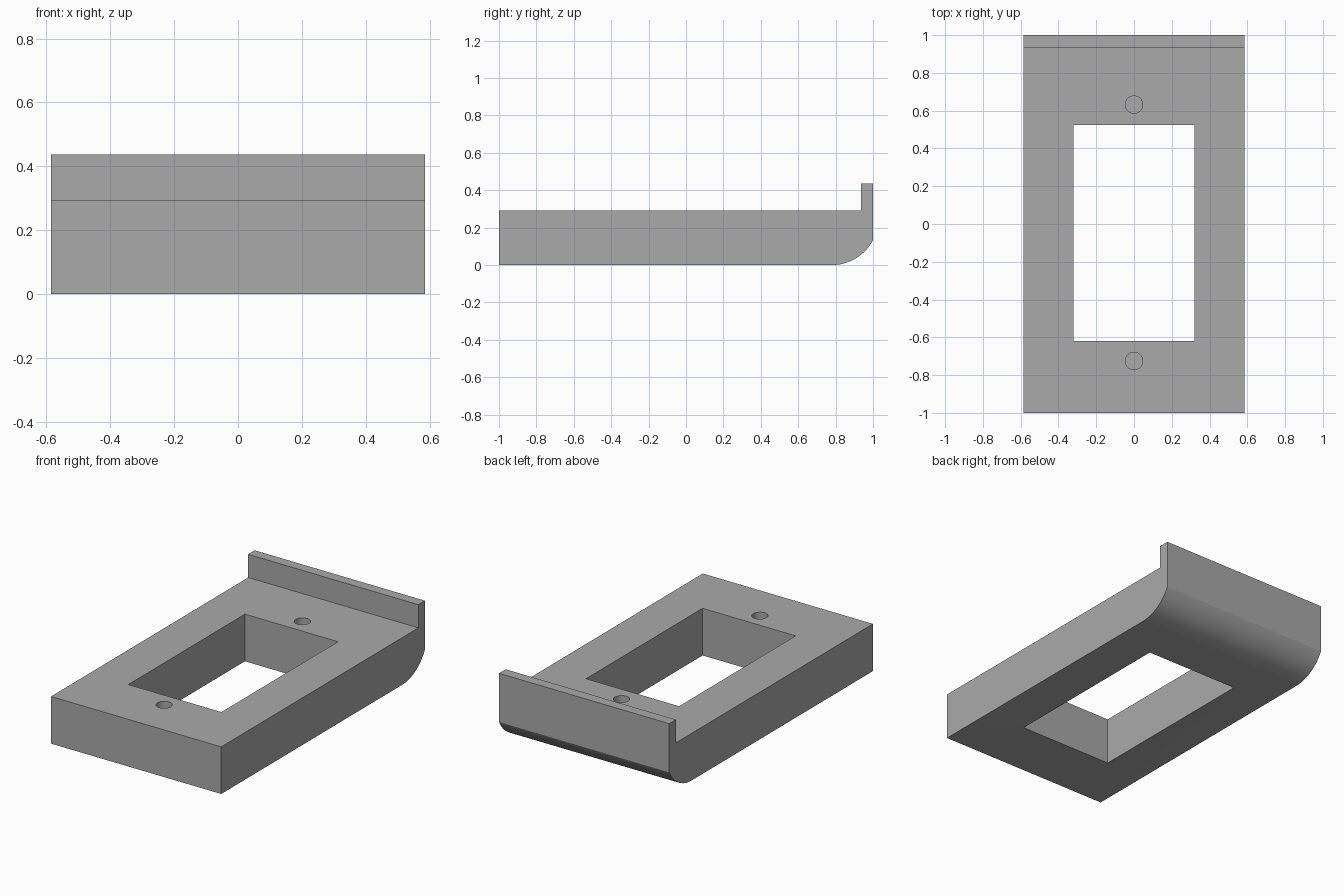
import bpy
import bmesh
import math

HALF_WIDTH = 0.585
TOP = 0.293

cube = bpy.data.objects.get("Cube")
if cube:
    bpy.data.objects.remove(cube, do_unlink=True)

grey = bpy.data.materials.new("plain grey")
grey.use_nodes = True
colour = (0.4, 0.4, 0.4, 1)
grey.diffuse_color = colour
grey.node_tree.nodes["Principled BSDF"].inputs["Base Color"].default_value = colour


def extruded(name, outline, vector):
    """Solid made by sweeping a flat outline along a vector."""
    bm = bmesh.new()
    face = bm.faces.new([bm.verts.new(p) for p in outline])
    swept = bmesh.ops.extrude_face_region(bm, geom=[face], use_keep_orig=True)
    moved = [g for g in swept["geom"] if isinstance(g, bmesh.types.BMVert)]
    bmesh.ops.translate(bm, verts=moved, vec=vector)
    bmesh.ops.recalc_face_normals(bm, faces=bm.faces)
    mesh = bpy.data.meshes.new(name)
    bm.to_mesh(mesh)
    bm.free()
    mesh.materials.append(grey)
    obj = bpy.data.objects.new(name, mesh)
    bpy.context.collection.objects.link(obj)
    return obj


# Base plate with raised back lip and rounded lower back edge
start_y, end_z = 0.78, 0.134
run = 1 - start_y
radius = (run ** 2 + end_z ** 2) / (2 * end_z)
sweep = math.asin(run / radius)
steps = 16
arc = [(start_y + radius * math.sin(sweep * i / steps),
        radius - radius * math.cos(sweep * i / steps)) for i in range(steps + 1)]
profile = [(-1, TOP), (-1, 0)] + arc + [(1, 0.437), (0.935, 0.437), (0.935, TOP)]
plate = extruded("base_plate", [(-HALF_WIDTH, y, z) for y, z in profile],
                 (2 * HALF_WIDTH, 0, 0))

# Cutters: rectangular window and two blind screw holes
window = [(-0.32, -0.62, -0.1), (0.32, -0.62, -0.1),
          (0.32, 0.525, -0.1), (-0.32, 0.525, -0.1)]
cutters = [extruded("window_cutter", window, (0, 0, 0.7))]
for name, y in (("front_hole_cutter", -0.725), ("back_hole_cutter", 0.632)):
    ring = [(0.046 * math.cos(math.tau * i / 32),
             y + 0.046 * math.sin(math.tau * i / 32), TOP - 0.2) for i in range(32)]
    cutters.append(extruded(name, ring, (0, 0, 0.4)))

bpy.context.view_layer.objects.active = plate
for cutter in cutters:
    mod = plate.modifiers.new(cutter.name, "BOOLEAN")
    mod.operation = "DIFFERENCE"
    mod.solver = "EXACT"
    mod.object = cutter
    bpy.ops.object.modifier_apply(modifier=mod.name)
    bpy.data.objects.remove(cutter, do_unlink=True)

# Smooth the curves, keep the corners crisp
bpy.ops.object.select_all(action="DESELECT")
plate.select_set(True)
bpy.ops.object.shade_smooth_by_angle(angle=math.radians(25))
